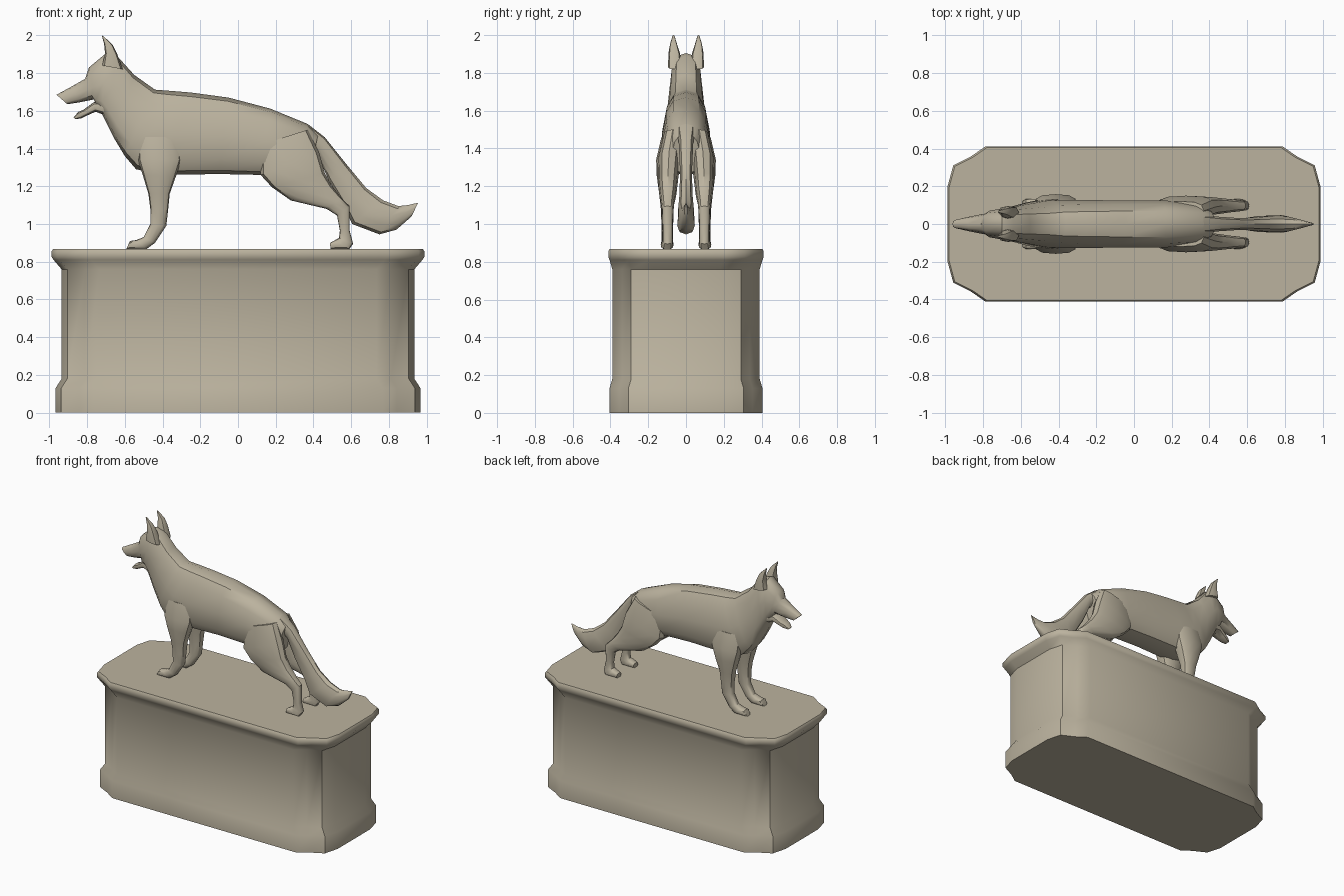
import bpy, bmesh, math

stone = bpy.data.materials.new("warm_stone")
stone.diffuse_color = (0.50, 0.45, 0.345, 1)


def make(name, rings, mirror=False, angle=40):
    """Skin a list of equal-length point rings and cap both ends."""
    bm = bmesh.new()
    rows = [[bm.verts.new(p) for p in r] for r in rings]
    n = len(rows[0])
    for r, s in zip(rows, rows[1:]):
        for i in range(n):
            j = (i + 1) % n
            bm.faces.new((r[i], r[j], s[j], s[i]))
    bm.faces.new(rows[0])
    bm.faces.new(rows[-1])
    bmesh.ops.recalc_face_normals(bm, faces=bm.faces)
    me = bpy.data.meshes.new(name)
    bm.to_mesh(me)
    bm.free()
    me.materials.append(stone)
    ob = bpy.data.objects.new(name, me)
    bpy.context.collection.objects.link(ob)
    bpy.ops.object.select_all(action='DESELECT')
    ob.select_set(True)
    bpy.context.view_layer.objects.active = ob
    bpy.ops.object.shade_smooth_by_angle(angle=math.radians(angle))
    if mirror:
        m = ob.modifiers.new("other_side", 'MIRROR')
        m.use_axis = (False, True, False)
    return ob


def section(a, b, yc, wa, wb, n=12, p=0.7):
    """Rounded section between side-view points a and b, half widths wa to wb."""
    pts = []
    for i in range(n):
        t = 2 * math.pi * i / n
        c, s = math.cos(t), math.sin(t)
        u = math.copysign(abs(c) ** p, c)
        v = math.copysign(abs(s) ** p, s)
        f = (1 - u) / 2
        pts.append((a[0] + (b[0] - a[0]) * f, yc + v * (wa + (wb - wa) * f),
                    a[1] + (b[1] - a[1]) * f))
    return pts


# pedestal: cut-corner outline swept through the moulding profile
def outline(hx, hy, z):
    q = [(hx, hy - .21), (hx - .03, hy - .10), (hx - .125, hy - .052), (hx - .20, hy)]
    q += [(-x, y) for x, y in reversed(q)]
    q += [(-x, -y) for x, y in q]
    return [(x, y, z) for x, y in q]


make("pedestal", [outline(*r) for r in (
    (.967, .405, 0), (.967, .405, .13), (.935, .39, .18), (.935, .39, .76),
    (.978, .405, .81), (.988, .411, .825), (.988, .411, .855), (.98, .405, .868))])

# head, neck and trunk in one skin, nose to rump
make("body", [section(a, b, 0, wa, wb) for a, b, wa, wb in (
    ((-.962, 1.685), (-.905, 1.635), .022, .028),
    ((-.88, 1.73), (-.84, 1.645), .035, .048),
    ((-.81, 1.77), (-.765, 1.66), .046, .065),
    ((-.79, 1.83), (-.745, 1.62), .06, .08),
    ((-.70, 1.905), (-.725, 1.59), .07, .09),
    ((-.64, 1.89), (-.70, 1.54), .08, .095),
    ((-.55, 1.79), (-.66, 1.46), .085, .11),
    ((-.44, 1.712), (-.60, 1.36), .09, .135),
    ((-.36, 1.706), (-.54, 1.29), .10, .15),
    ((-.25, 1.697), (-.40, 1.26), .105, .15),
    ((-.05, 1.67), (-.10, 1.265), .11, .14),
    ((.17, 1.612), (.13, 1.26), .11, .14),
    ((.37, 1.53), (.28, 1.26), .095, .135),
    ((.425, 1.475), (.38, 1.27), .06, .09))])

# open lower jaw
make("lower_jaw", [section(a, b, 0, w, w) for a, b, w in (
    ((-.71, 1.66), (-.70, 1.575), .07),
    ((-.765, 1.645), (-.755, 1.595), .055),
    ((-.82, 1.605), (-.80, 1.575), .042),
    ((-.845, 1.595), (-.83, 1.56), .034),
    ((-.872, 1.566), (-.862, 1.556), .02))])

# pricked ears
make("ear", [section(a, b, y, wa, wb, 8) for a, b, y, wa, wb in (
    ((-.72, 1.84), (-.61, 1.82), .06, .035, .035),
    ((-.705, 1.905), (-.64, 1.90), .062, .03, .032),
    ((-.71, 1.955), (-.665, 1.95), .066, .015, .022),
    ((-.722, 2.0), (-.712, 1.995), .066, .004, .006))], True)

# front legs with shoulder and paw
make("front_leg", [section(a, b, y, w, w) for a, b, y, w in (
    ((-.53, 1.46), (-.31, 1.46), .07, .06),
    ((-.53, 1.34), (-.30, 1.34), .096, .062),
    ((-.505, 1.26), (-.33, 1.25), .10, .055),
    ((-.475, 1.16), (-.362, 1.16), .10, .042),
    ((-.465, 1.08), (-.37, 1.08), .099, .034),
    ((-.465, 1.0), (-.38, .99), .099, .031),
    ((-.50, .93), (-.44, .90), .099, .03),
    ((-.54, .915), (-.485, .867), .10, .034),
    ((-.572, .91), (-.575, .866), .10, .032),
    ((-.58, .895), (-.592, .867), .10, .024))], True)

# hind legs with thigh, hock and paw
make("hind_leg", [section(a, b, y, w, w) for a, b, y, w in (
    ((.12, 1.42), (.37, 1.50), .07, .05),
    ((.12, 1.26), (.43, 1.38), .09, .06),
    ((.18, 1.195), (.46, 1.27), .095, .053),
    ((.28, 1.125), (.50, 1.20), .096, .046),
    ((.47, 1.08), (.55, 1.135), .097, .035),
    ((.525, 1.045), (.592, 1.095), .097, .03),
    ((.54, .965), (.592, .965), .097, .026),
    ((.535, .925), (.61, .895), .097, .027),
    ((.515, .915), (.59, .867), .10, .033),
    ((.488, .90), (.49, .867), .10, .028))], True)

# sweeping bushy tail
make("tail", [section(a, b, 0, wa, wb, 10, .85) for a, b, wa, wb in (
    ((.37, 1.53), (.35, 1.42), .06, .03),
    ((.46, 1.46), (.42, 1.37), .045, .03),
    ((.58, 1.31), (.48, 1.235), .035, .03),
    ((.68, 1.19), (.56, 1.10), .036, .034),
    ((.77, 1.125), (.605, 1.0), .042, .045),
    ((.85, 1.095), (.75, .945), .035, .055),
    ((.90, 1.10), (.84, .97), .02, .035),
    ((.955, 1.113), (.92, 1.04), .004, .012))])
